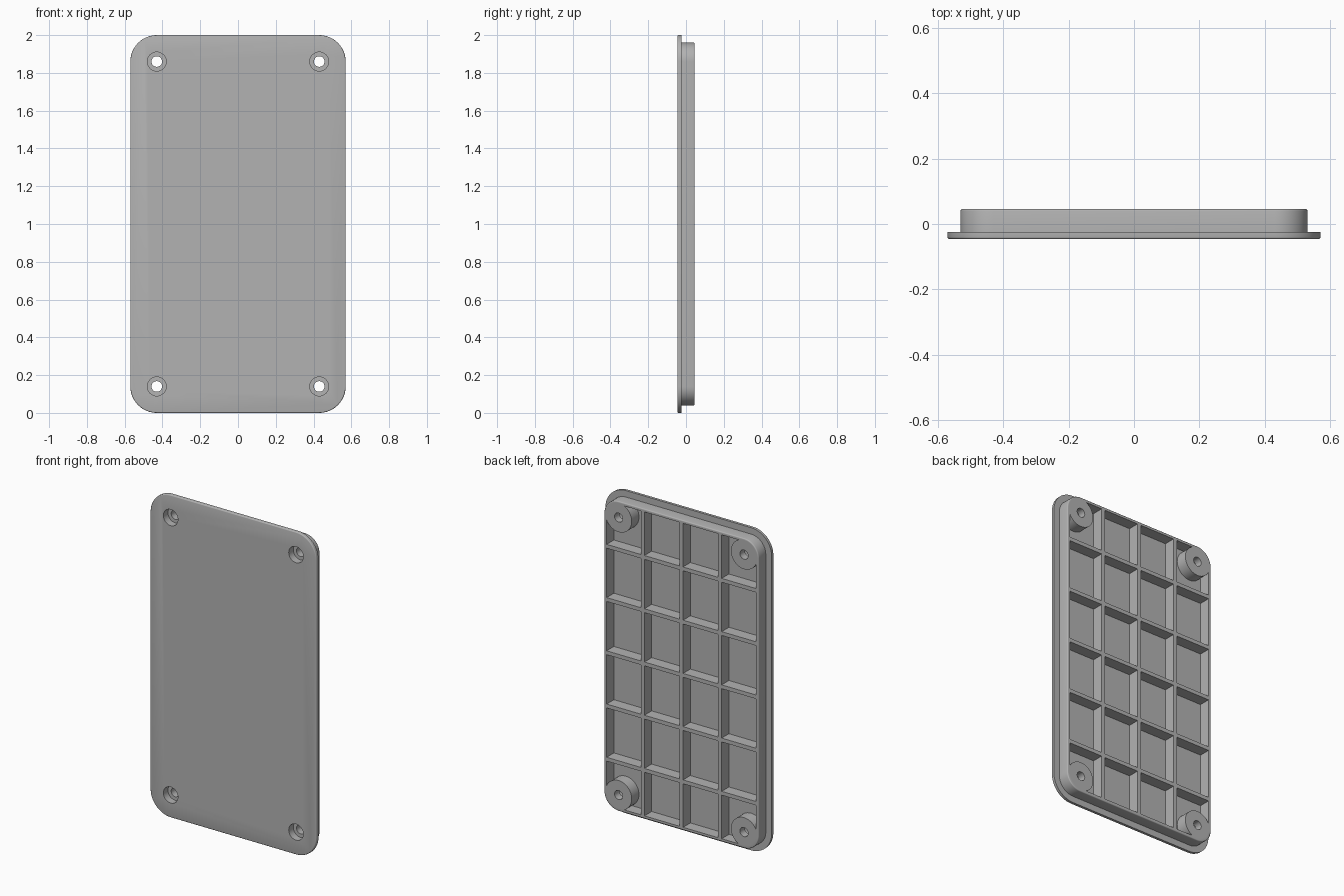
import bpy, bmesh, math
from mathutils import Matrix, Vector

cube = bpy.data.objects.get("Cube")
if cube:
    bpy.data.objects.remove(cube, do_unlink=True)

HALF_W, HALF_H, RADIUS = 0.57, 1.0, 0.14
FRONT, FLANGE, BACK = -0.046, -0.025, 0.046
FILLET = 0.006
SCREWS = [(sx * 0.43, 1 + sz * 0.86) for sx in (-1, 1) for sz in (-1, 1)]

grey = bpy.data.materials.new("mid grey")
grey.use_nodes = True
colour = (0.45, 0.45, 0.45, 1)
grey.diffuse_color = colour
grey.node_tree.nodes["Principled BSDF"].inputs["Base Color"].default_value = colour


def make_object(name, bm):
    bmesh.ops.recalc_face_normals(bm, faces=bm.faces)
    mesh = bpy.data.meshes.new(name)
    bm.to_mesh(mesh)
    bm.free()
    mesh.materials.append(grey)
    obj = bpy.data.objects.new(name, mesh)
    bpy.context.collection.objects.link(obj)
    return obj


def outline(bm, inset, y, steps=12):
    """Rounded rectangle, shrunk by inset, at depth y."""
    r = RADIUS - inset
    ring = []
    for i, (sx, sz) in enumerate([(1, 1), (-1, 1), (-1, -1), (1, -1)]):
        for k in range(steps + 1):
            a = math.pi / 2 * (i + k / steps)
            ring.append(bm.verts.new((sx * (HALF_W - RADIUS) + r * math.cos(a), y,
                                      1 + sz * (HALF_H - RADIUS) + r * math.sin(a))))
    return ring


def fillet(inset, y, direction):
    """Quarter-round profile points, from the side wall to the flat face."""
    return [(inset + FILLET * (1 - math.cos(a)), y + direction * FILLET * (math.sin(a) - 1))
            for a in (math.pi / 6 * i for i in range(4))]


def cylinder(name, x, z, radius, y0, y1):
    bm = bmesh.new()
    place = Matrix.Translation((x, (y0 + y1) / 2, z)) @ Matrix.Rotation(math.pi / 2, 4, 'X')
    bmesh.ops.create_cone(bm, cap_ends=True, segments=40, radius1=radius, radius2=radius,
                          depth=y1 - y0, matrix=place)
    return make_object(name, bm)


def box(name, centre, size):
    bm = bmesh.new()
    bmesh.ops.create_cube(bm, size=1, matrix=Matrix.Translation(centre)
                          @ Matrix.Diagonal(Vector(size)).to_4x4())
    return make_object(name, bm)


def combine(target, tool, operation):
    mod = target.modifiers.new(tool.name, 'BOOLEAN')
    mod.operation, mod.solver, mod.object = operation, 'EXACT', tool
    bpy.context.view_layer.objects.active = target
    bpy.ops.object.modifier_apply(modifier=mod.name)
    bpy.data.objects.remove(tool, do_unlink=True)


# Flanged plate with a raised rim, lofted from one closed profile
profile = fillet(0, FRONT, -1)[::-1]
profile += [(0, FLANGE), (0.04, FLANGE)]
profile += fillet(0.04, BACK, 1)
profile += [(0.058, BACK), (0.058, FLANGE)]
bm = bmesh.new()
rings = [outline(bm, inset, y) for inset, y in profile]
for a, b in zip(rings, rings[1:]):
    for i in range(len(a)):
        j = (i + 1) % len(a)
        bm.faces.new((a[i], a[j], b[j], b[i]))
bm.faces.new(rings[0])
bm.faces.new(rings[-1])
cover = make_object("cover_panel", bm)

# Stiffening ribs
rib_depth = BACK - FLANGE + 0.01
rib_y = BACK - rib_depth / 2
for i in (-1, 0, 1):
    combine(cover, box("upright_rib", (i * 0.265, rib_y, 1), (0.024, rib_depth, 1.9)), 'UNION')
for i in range(-2, 3):
    combine(cover, box("cross_rib", (0, rib_y, 1 + i * 0.33), (1.04, rib_depth, 0.024)), 'UNION')

# Screw bosses with counterbored holes
for x, z in SCREWS:
    combine(cover, cylinder("screw_boss", x, z, 0.09, FLANGE - 0.01, BACK), 'UNION')
for x, z in SCREWS:
    combine(cover, cylinder("counterbore", x, z, 0.05, FRONT - 0.02, FRONT + 0.045), 'DIFFERENCE')
    combine(cover, cylinder("screw_hole", x, z, 0.028, FRONT - 0.02, BACK + 0.02), 'DIFFERENCE')

# Smooth rounded walls, crisp edges
bpy.ops.object.select_all(action='DESELECT')
cover.select_set(True)
bpy.context.view_layer.objects.active = cover
bpy.ops.object.shade_smooth_by_angle(angle=math.radians(35))
